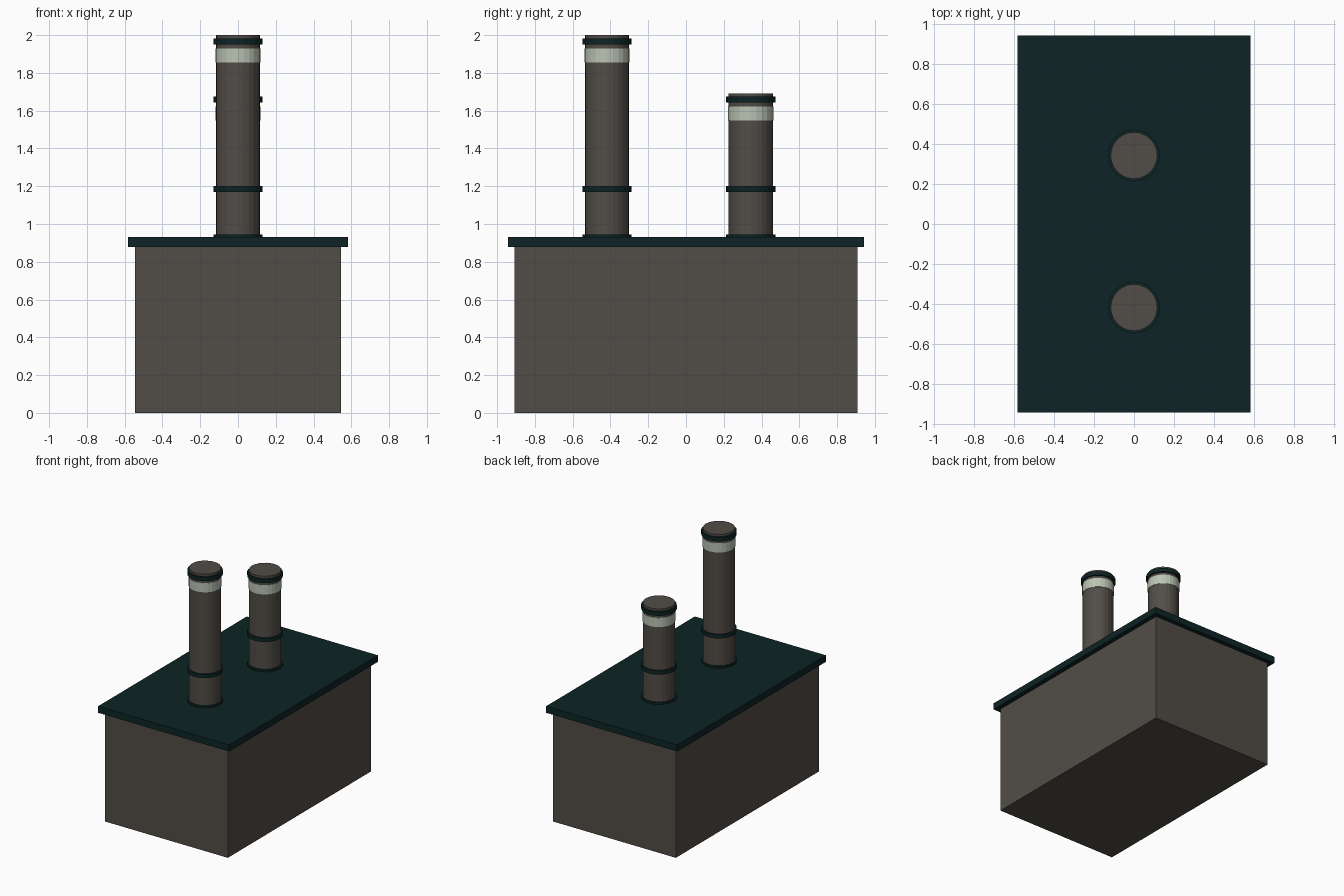
import bpy

if "Cube" in bpy.data.objects:
    bpy.data.objects.remove(bpy.data.objects["Cube"])


def material(name, color):
    m = bpy.data.materials.new(name)
    m.diffuse_color = (*color, 1)
    m.use_nodes = True
    m.node_tree.nodes["Principled BSDF"].inputs["Base Color"].default_value = m.diffuse_color
    return m


stone = material("brown stone", (0.083, 0.073, 0.062))
trim = material("dark teal trim", (0.004, 0.017, 0.018))
pale = material("pale green band", (0.49, 0.55, 0.45))


def box(name, x, y, z0, z1, mat):
    bpy.ops.mesh.primitive_cube_add(size=1, location=(0, 0, (z0 + z1) / 2))
    o = bpy.context.object
    o.name = name
    o.scale = (2 * x, 2 * y, z1 - z0)
    bpy.ops.object.transform_apply(location=False, rotation=False, scale=True)
    o.data.materials.append(mat)


def drum(name, y, r, z0, z1, mat):
    bpy.ops.mesh.primitive_cylinder_add(vertices=24, radius=r, depth=z1 - z0,
                                        location=(0, y, (z0 + z1) / 2))
    o = bpy.context.object
    o.name = name
    o.data.materials.append(mat)


# Main block and overhanging roof slab
box("block", 0.545, 0.907, 0, 0.877, stone)
box("roof_slab", 0.582, 0.943, 0.877, 0.93, trim)

# Two chimneys, each with three collars and a pale band
for label, y, top in (("tall", -0.418, 2.0), ("short", 0.343, 1.692)):
    drum(label + "_chimney", y, 0.117, 0.92, top, stone)
    drum(label + "_base_collar", y, 0.13, 0.915, 0.945, trim)
    drum(label + "_middle_collar", y, 0.13, 1.17, 1.2, trim)
    drum(label + "_top_collar", y, 0.13, top - 0.05, top - 0.018, trim)
    drum(label + "_pale_band", y, 0.12, top - 0.145, top - 0.07, pale)
